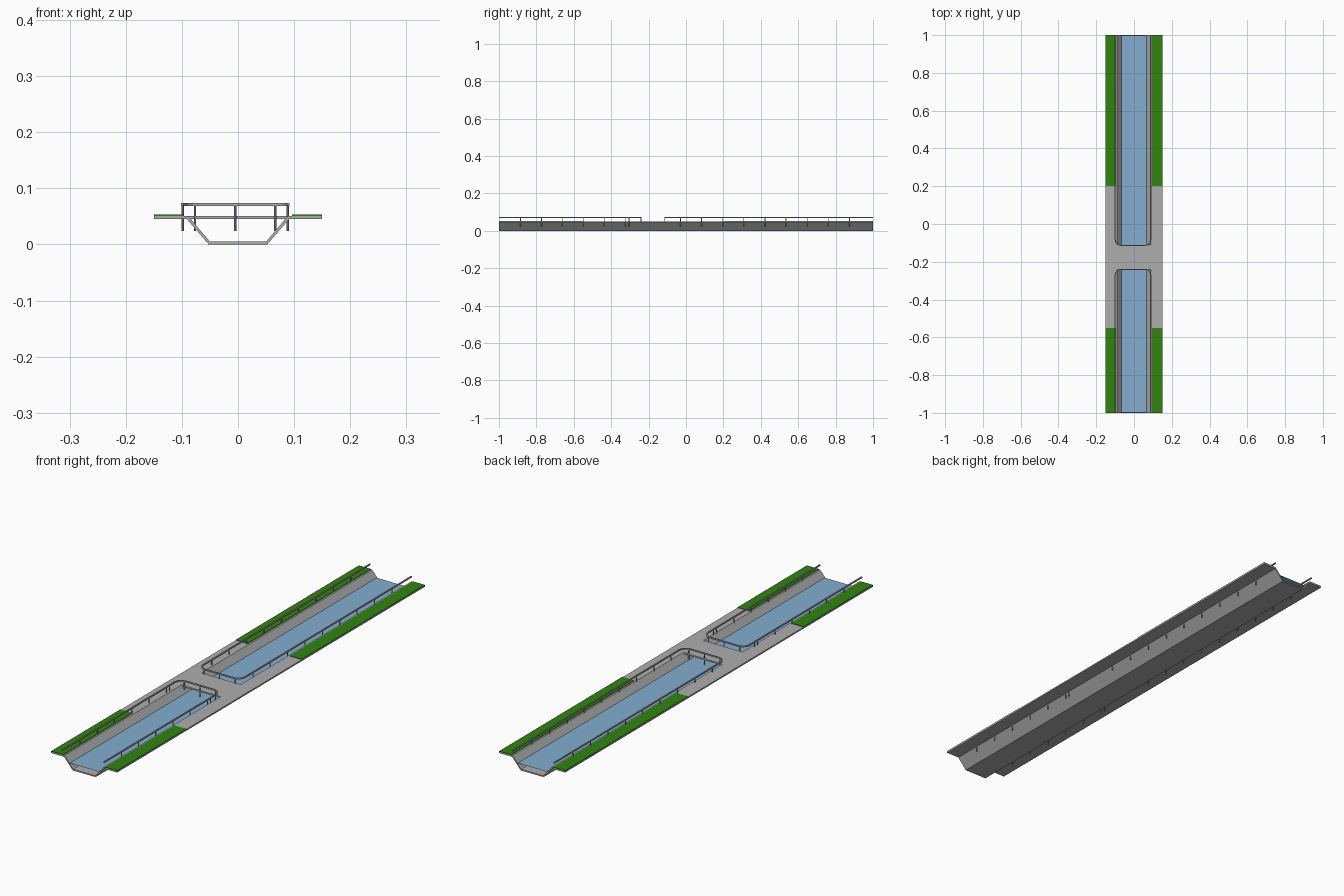
import bpy, bmesh, math
from mathutils import Vector

if "Cube" in bpy.data.objects:
    bpy.data.objects.remove(bpy.data.objects["Cube"])


def material(name, rgb):
    m = bpy.data.materials.new(name)
    m.diffuse_color = (*rgb, 1)
    m.use_nodes = True
    m.node_tree.nodes["Principled BSDF"].inputs["Base Color"].default_value = m.diffuse_color
    return m


CONCRETE = material("concrete grey", (0.42, 0.42, 0.42))
GRASS = material("grass green", (0.03, 0.23, 0.005))
WATER = material("water blue", (0.23, 0.42, 0.64))


def make(name, bm, mat):
    bmesh.ops.recalc_face_normals(bm, faces=bm.faces)
    me = bpy.data.meshes.new(name)
    bm.to_mesh(me)
    bm.free()
    me.materials.append(mat)
    ob = bpy.data.objects.new(name, me)
    bpy.context.collection.objects.link(ob)
    return ob


def box(name, lo, hi, mat):
    bm = bmesh.new()
    bmesh.ops.create_cube(bm, size=1)
    lo, hi = Vector(lo), Vector(hi)
    for v in bm.verts:
        v.co = (lo + hi) / 2 + Vector(a * b for a, b in zip(v.co, hi - lo))
    return make(name, bm, mat)


# Channel: trapezoid trough with flat banks, extruded along y
half = [(0.15, 0.051), (0.089, 0.051), (0.050, 0.005)]
under = [(0.052, 0), (0.091, 0.045), (0.15, 0.045)]
top = half + [(-x, z) for x, z in reversed(half)]
bottom = [(-x, z) for x, z in reversed(under)] + under
bottom = bottom[:]
profile = top + bottom
bm = bmesh.new()
face = bm.faces.new([bm.verts.new((x, -1, z)) for x, z in profile])
ext = bmesh.ops.extrude_face_region(bm, geom=[face])
bmesh.ops.translate(bm, vec=(0, 2, 0),
                    verts=[g for g in ext["geom"] if isinstance(g, bmesh.types.BMVert)])
if face.is_valid and len(face.edges[0].link_faces) < 2:
    bm.faces.new(face.verts)
make("channel", bm, CONCRETE)

# Bridge slab between the two pools
box("bridge_slab", (-0.095, -0.24, 0.045), (0.095, -0.11, 0.051), CONCRETE)

# Water surface
bm = bmesh.new()
bm.faces.new([bm.verts.new(p) for p in
              ((-0.07, -0.998, 0.025), (0.07, -0.998, 0.025), (0.07, 0.998, 0.025), (-0.07, 0.998, 0.025))])
make("water", bm, WATER)

# Grass strips on both banks
for side, s in (("left", -1), ("right", 1)):
    for end, y0, y1 in (("front", -1, -0.55), ("back", 0.2, 1)):
        xs = sorted((s * 0.096, s * 0.15))
        box(f"grass_{end}_{side}", (xs[0], y0, 0.05), (xs[1], y1, 0.053), GRASS)


# U-shaped railings with rounded corners
def railing(name, y_open, y_end, post_ys):
    cx, hw, r = -0.005, 0.0945, 0.03
    d = 1 if y_end > y_open else -1
    pts = [(cx - hw, y_open)]
    for k in range(5):
        a = k * math.pi / 8
        pts.append((cx - hw + r - r * math.cos(a), y_end - d * r + d * r * math.sin(a)))
    pts += [(2 * cx - x, y) for x, y in reversed(pts)]
    n = len(pts)
    bm = bmesh.new()
    rings = []
    for i, p in enumerate(pts):
        p = Vector(p)
        a, b = Vector(pts[max(i - 1, 0)]), Vector(pts[min(i + 1, n - 1)])
        t = (b - a).normalized()
        side = Vector((-t.y, t.x)) * 0.0025
        rings.append([bm.verts.new((p.x + s * side.x, p.y + s * side.y, z))
                      for s, z in ((-1, 0.0685), (1, 0.0685), (1, 0.0735), (-1, 0.0735))])
    for a, b in zip(rings, rings[1:]):
        for j in range(4):
            k = (j + 1) % 4
            bm.faces.new((a[j], a[k], b[k], b[j]))
    bm.faces.new(rings[0])
    bm.faces.new(rings[-1])
    make(name + "_rail", bm, CONCRETE)

    # Posts along both sides and across the closed end
    spots = [(cx + s * (hw - 0.001), y) for s in (-1, 1) for y in post_ys]
    spots += [(cx + o, y_end) for o in (-0.0715, 0, 0.0715)]
    bm = bmesh.new()
    for x, y in spots:
        g = bmesh.ops.create_cone(bm, cap_ends=True, segments=8, radius1=0.002,
                                  radius2=0.002, depth=0.046)
        bmesh.ops.translate(bm, verts=g["verts"], vec=(x, y, 0.047))
    make(name + "_posts", bm, CONCRETE)


railing("front", -1, -0.24, [-0.885 + 0.112 * i for i in range(6)] + [-0.305])
railing("back", 1, -0.113, [-0.03 + 0.113 * i for i in range(9)])
